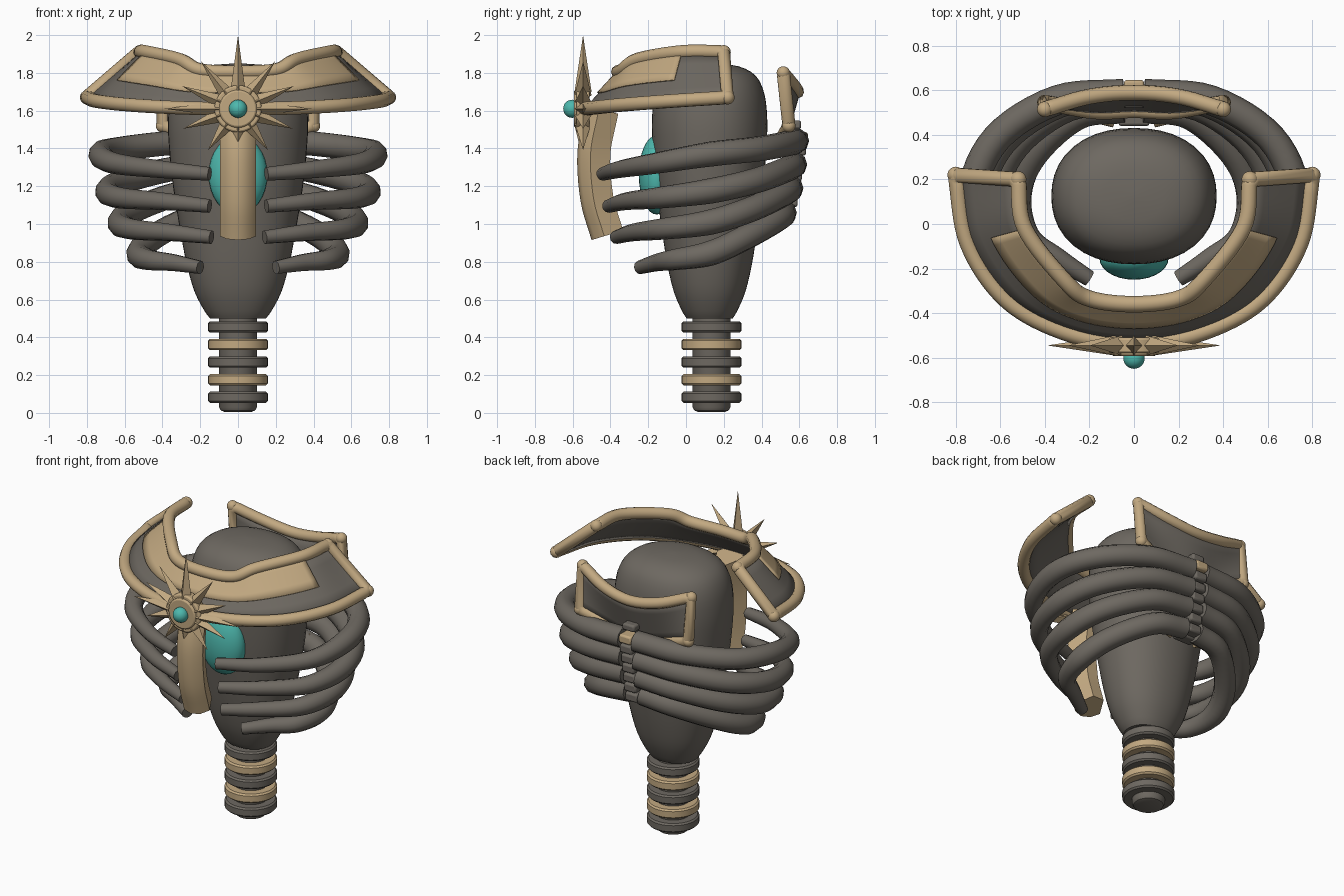
import bpy, bmesh, math
from mathutils import Vector

if "Cube" in bpy.data.objects:
    bpy.data.objects.remove(bpy.data.objects["Cube"])


def material(name, rgb):
    m = bpy.data.materials.new(name)
    m.diffuse_color = (*rgb, 1)
    m.use_nodes = True
    m.node_tree.nodes["Principled BSDF"].inputs["Base Color"].default_value = m.diffuse_color
    return m


GREY = material("dark_grey", (0.155, 0.14, 0.12))
TAN = material("tan_gold", (0.54, 0.395, 0.22))
TEAL = material("teal", (0.075, 0.48, 0.42))


def finish(ob, mat, angle=40):
    ob.data.materials.clear()
    ob.data.materials.append(mat)
    bpy.ops.object.select_all(action='DESELECT')
    ob.select_set(True)
    bpy.context.view_layer.objects.active = ob
    if ob.type == 'CURVE':
        bpy.ops.object.convert(target='MESH')
        ob = bpy.context.view_layer.objects.active
    bpy.ops.object.shade_smooth_by_angle(angle=math.radians(angle))
    return ob


def from_bmesh(name, bm, mat, angle=40):
    me = bpy.data.meshes.new(name)
    bm.to_mesh(me)
    bm.free()
    ob = bpy.data.objects.new(name, me)
    bpy.context.collection.objects.link(ob)
    return finish(ob, mat, angle)


def smooth_path(pts, n=6):
    """Catmull-Rom interpolation through the given points."""
    p = [Vector(q) for q in pts]
    p = [2 * p[0] - p[1]] + p + [2 * p[-1] - p[-2]]
    out = []
    for a, b, c, d in zip(p, p[1:], p[2:], p[3:]):
        for k in range(n):
            t = k / n
            out.append(0.5 * (2 * b + (c - a) * t + (2 * a - 5 * b + 4 * c - d) * t * t
                              + (3 * b - a - 3 * c + d) * t ** 3))
    return out + [p[-2]]


def mirrored(half):
    """Full path from a half path that starts on x = 0."""
    return [(-x, y, z) for x, y, z in half[:0:-1]] + list(half)


def tube(name, pts, radius, mat, closed=False):
    cu = bpy.data.curves.new(name, 'CURVE')
    cu.dimensions = '3D'
    cu.bevel_depth = 1
    cu.bevel_resolution = 3
    cu.use_fill_caps = True
    sp = cu.splines.new('POLY')
    sp.points.add(len(pts) - 1)
    for i, p in enumerate(pts):
        sp.points[i].co = (*p, 1)
        sp.points[i].radius = radius(i / (len(pts) - 1))
    sp.use_cyclic_u = closed
    ob = bpy.data.objects.new(name, cu)
    bpy.context.collection.objects.link(ob)
    return finish(ob, mat)


def border(name, a, b, r, mat):
    """Closed tube round a sheet, with small rounded corners."""
    def trim(path):
        s = (path[0] - path[1]).normalized()
        e = (path[-1] - path[-2]).normalized()
        return [path[0] - s * .02] + path[1:-1] + [path[-1] - e * .02]

    def strap(p, q):
        d = (q - p).normalized()
        return [p + d * .02, q - d * .02]
    back = b[::-1]
    loop = trim(a) + strap(a[-1], back[0]) + trim(back) + strap(back[-1], a[0])
    tube(name, loop, lambda t: r, mat, True)
    for i, p in enumerate((a[0], a[-1], b[0], b[-1])):
        ball(f"{name}_corner_{i + 1}", p, (r, r, r), mat)


def loft(name, low, high, mat, thick, offset, t0=0.0, t1=1.0, rows=4):
    """Thin sheet between two paths of equal length."""
    bm = bmesh.new()
    grid = [[bm.verts.new(Vector(a).lerp(Vector(b), t0 + (t1 - t0) * j / rows))
             for a, b in zip(low, high)] for j in range(rows + 1)]
    for j in range(rows):
        for i in range(len(low) - 1):
            bm.faces.new((grid[j][i], grid[j][i + 1], grid[j + 1][i + 1], grid[j + 1][i]))
    ob = from_bmesh(name, bm, mat)
    so = ob.modifiers.new("thickness", 'SOLIDIFY')
    so.thickness, so.offset = thick, offset
    return ob


def lathe(name, prof, center, sx, sy, mat, power=2.0, seg=40):
    """Profile of (radius, z) turned round a superellipse."""
    bm = bmesh.new()
    rings = []
    for r, z in prof:
        ring = []
        for k in range(seg):
            c, s = math.cos(math.tau * k / seg), math.sin(math.tau * k / seg)
            f = (abs(c) ** power + abs(s) ** power) ** (-1 / power)
            ring.append(bm.verts.new((center[0] + r * sx * c * f, center[1] + r * sy * s * f, z)))
        rings.append(ring)
    for a, b in zip(rings, rings[1:]):
        for k in range(seg):
            bm.faces.new((a[k], a[(k + 1) % seg], b[(k + 1) % seg], b[k]))
    bm.faces.new(rings[0][::-1])
    bm.faces.new(rings[-1])
    return from_bmesh(name, bm, mat)


def ball(name, loc, radii, mat):
    bpy.ops.mesh.primitive_uv_sphere_add(segments=28, ring_count=16, location=loc)
    ob = bpy.context.object
    ob.name, ob.scale = name, radii
    return finish(ob, mat, 60)


def bevelled(ob, mat, width=.012):
    bv = ob.modifiers.new("bevel", 'BEVEL')
    bv.width, bv.segments = width, 2
    return finish(ob, mat)


def block(name, loc, size, mat):
    bpy.ops.mesh.primitive_cube_add(size=1, location=loc)
    ob = bpy.context.object
    ob.name, ob.scale = name, size
    bpy.ops.object.transform_apply(location=False, rotation=False)
    return bevelled(ob, mat)


# Egg-shaped core body
body = smooth_path([(.40, 0, .50), (.48, 0, .54), (.62, 0, .64), (.73, 0, .78), (.82, 0, .95),
                    (.93, 0, 1.2), (.99, 0, 1.42), (1, 0, 1.56), (.95, 0, 1.69),
                    (.8, 0, 1.785), (.5, 0, 1.835), (.06, 0, 1.85)], 3)
lathe("core_body", [(p.x, p.z) for p in body], (0, .125), .37, .305, GREY, 2.2)

# Lower spine: shaft with stacked discs
lathe("spine_shaft", [(.07, .005), (.09, .012), (.1, .03), (.1, .52)], (0, .135), 1, 1, GREY)
for i in range(5):
    z, h = .083 + .093 * i, .03
    lathe(f"spine_disc_{i + 1}", [(.1, z - h), (.148, z - h), (.158, z - h + .01),
                                  (.158, z + h - .01), (.148, z + h), (.1, z + h)],
          (0, .135), 1, 1, TAN if i % 2 else GREY)

# Teal heart lens on the chest
ball("heart_lens", (0, -.155, 1.26), (.155, .095, .21), TEAL)

# Ribs, thick at the back: outer reach, back y, back z, side z, front end
RIBS = [(.725, .585, 1.44, 1.37, (.15, -.44, 1.265)), (.69, .575, 1.315, 1.175, (.15, -.41, 1.095)),
        (.625, .555, 1.19, 1.01, (.14, -.37, .93)), (.525, .52, 1.06, .845, (.20, -.245, .77))]
for n, (w, yb, zb, zs, (ex, ey, ez)) in enumerate(RIBS, 1):
    path = [(.045, yb, zb), (.48 * w, yb - .03, zb * .85 + zs * .15),
            (.85 * w, yb - .2, zb * .4 + zs * .6), (w, .13, zs),
            (.91 * w, .13 + (ey - .13) * .5, zs * .55 + ez * .45),
            (ex + (.9 * w - ex) * .52, ey + .09, ez + .025), (ex, ey, ez)]
    for side, s in (("right", 1), ("left", -1)):
        tube(f"rib_{side}_{n}", smooth_path([(s * x, y, z) for x, y, z in path]),
             lambda t: .067 if t < .5 else .067 - .062 * (t - .5), GREY)

# Small clips joining the ribs at the back, with tan wings at the lower end
for i in range(7):
    block(f"back_clip_{i + 1}", (0, .535 + .011 * i, 1.05 + .068 * i), (.09, .09, .056),
          TAN if i == 6 else GREY)
block("back_top_clip", (0, .565, 1.525), (.09, .09, .045), GREY)
block("back_low_clip", (0, .48, 1.04), (.14, .08, .06), GREY)
for side, s in (("right", 1), ("left", -1)):
    tube(f"back_wing_{side}", [(s * .19, .51, 1.09), (s * .15, .475, 1.04), (s * .09, .46, 1.03)],
         lambda t: .028, TAN)

# Curved breastbone bar, narrowing toward its back
spine = smooth_path([(0, -.53, 1.62), (0, -.575, 1.38), (0, -.558, 1.12), (0, -.50, .915)], 5)
bm = bmesh.new()
rings = []
for i, p in enumerate(spine):
    tan = (spine[min(i + 1, len(spine) - 1)] - spine[max(i - 1, 0)]).normalized()
    back = Vector((1, 0, 0)).cross(tan)
    if back.y < 0:
        back = -back
    rings.append([bm.verts.new(p + Vector((x, 0, 0)) + back * d) for x, d in
                  ((-.04, .175), (-.095, .07), (-.06, .02), (0, 0), (.06, .02), (.095, .07), (.04, .175))])
for a, b in zip(rings, rings[1:]):
    for k in range(7):
        bm.faces.new((a[k], a[(k + 1) % 7], b[(k + 1) % 7], b[k]))
bm.faces.new(rings[0])
bm.faces.new(rings[-1])
bmesh.ops.recalc_face_normals(bm, faces=bm.faces)
from_bmesh("breastbone", bm, TAN, 50)

# Collar: grey sheet, tan inlay and rounded border
outer = smooth_path(mirrored([(0, -.54, 1.61), (.3, -.49, 1.615), (.57, -.345, 1.63),
                              (.745, -.09, 1.65), (.80, .22, 1.67)]), 8)
inner = smooth_path(mirrored([(0, -.36, 1.805), (.2, -.335, 1.815), (.31, -.255, 1.87),
                              (.49, -.02, 1.91), (.52, .20, 1.91)]), 8)
loft("collar_sheet", outer, inner, GREY, .03, -1)
keep = [i for i in range(len(outer)) if outer[i].lerp(inner[i], .6).y < -.03]
loft("collar_inlay", [outer[i] for i in keep], [inner[i] for i in keep], TAN, .008, 1, .42, 1)
border("collar_border", outer, inner, .037, TAN)

# Back plate with rounded border
top = smooth_path(mirrored([(0, .59, 1.70), (.2, .572, 1.73), (.4, .515, 1.80)]), 6)
bottom = smooth_path(mirrored([(0, .51, 1.42), (.18, .505, 1.45), (.4, .545, 1.52)]), 6)
loft("back_plate", bottom, top, GREY, .03, 0)
border("back_plate_border", bottom, top, .035, TAN)

# Sun emblem: disc, rim, spikes and centre gem
C = Vector((0, -.545, 1.61))
for name, r, d, y in (("emblem_rim", .125, .07, 0), ("emblem_face", .10, .03, -.033)):
    bpy.ops.mesh.primitive_cylinder_add(vertices=32, radius=r, depth=d,
                                        location=C + Vector((0, y, 0)), rotation=(math.pi / 2, 0, 0))
    bpy.context.object.name = name
    bevelled(bpy.context.object, TAN, .01)
right = [(0, .39), (22, .32), (52, .32), (-20, .31), (-54, .27)]
bm = bmesh.new()
for a, l in right + [(180 - a, l) for a, l in right] + [(90, .39), (-90, .27)]:
    d = Vector((math.cos(math.radians(a)), 0, math.sin(math.radians(a))))
    side, y = Vector((-d.z, 0, d.x)), Vector((0, 1, 0))
    base = [bm.verts.new(C + d * .09 + o) for o in (side * .04, y * .045, -side * .04, -y * .045)]
    tip = bm.verts.new(C + d * l)
    bm.faces.new(base)
    for k in range(4):
        bm.faces.new((base[k], base[(k + 1) % 4], tip))
bmesh.ops.recalc_face_normals(bm, faces=bm.faces)
from_bmesh("emblem_spikes", bm, TAN, 20)
ball("emblem_gem", (0, -.602, 1.61), (.048, .048, .048), TEAL)
